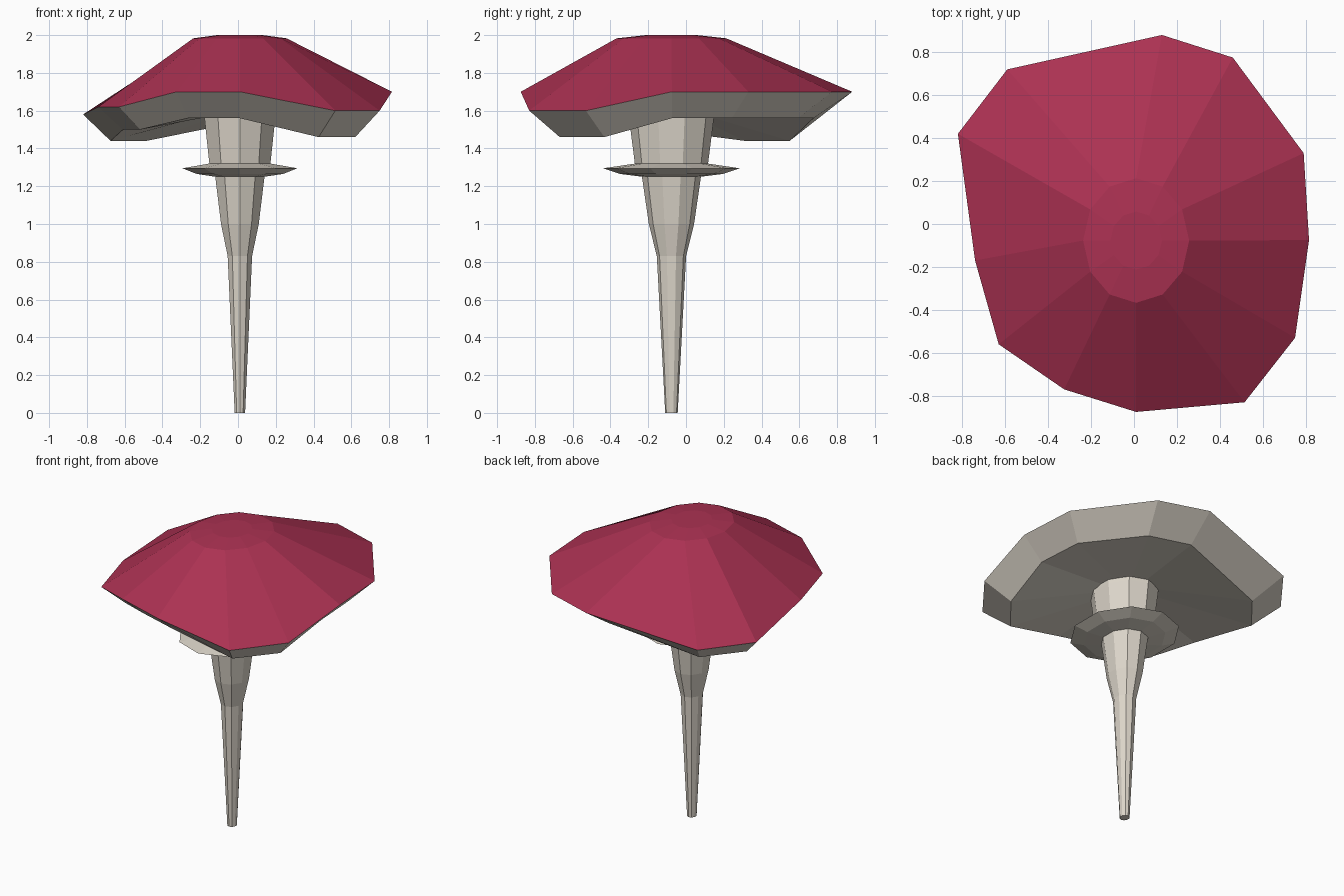
import bpy, bmesh, math

if "Cube" in bpy.data.objects:
    bpy.data.objects.remove(bpy.data.objects["Cube"])

CX, CY = 0.01, -0.077   # axis of the mushroom


def material(name, rgb):
    m = bpy.data.materials.new(name)
    m.diffuse_color = (*rgb, 1)
    m.use_nodes = True
    m.node_tree.nodes["Principled BSDF"].inputs["Base Color"].default_value = m.diffuse_color
    return m


red = material("cap red", (0.41, 0.031, 0.085))
cream = material("flesh cream", (0.72, 0.67, 0.59))


def ring(rx, ry, z, sides, start=0.0):
    return [(CX + rx * math.cos(start + math.tau * i / sides),
             CY + ry * math.sin(start + math.tau * i / sides), z) for i in range(sides)]


def loft(name, rings, mats, red_bands=0, cap_top=True, cap_bottom=True):
    """Skin a stack of rings, listed top to bottom; the first bands are red."""
    bm = bmesh.new()
    vs = [[bm.verts.new(p) for p in r] for r in rings]
    n = len(rings[0])
    for b, (up, lo) in enumerate(zip(vs, vs[1:])):
        for i in range(n):
            j = (i + 1) % n
            f = bm.faces.new((up[i], lo[i], lo[j], up[j]))
            f.material_index = 0 if b < red_bands or len(mats) == 1 else 1
    if cap_top:
        bm.faces.new(vs[0])
    if cap_bottom:
        f = bm.faces.new(vs[-1][::-1])
        f.material_index = len(mats) - 1
    bmesh.ops.recalc_face_normals(bm, faces=bm.faces)
    me = bpy.data.meshes.new(name)
    bm.to_mesh(me)
    bm.free()
    ob = bpy.data.objects.new(name, me)
    for m in mats:
        me.materials.append(m)
    bpy.context.collection.objects.link(ob)
    return ob


# Cap: irregular drooping rim (x, y, rim height, lip height), from +x counter-clockwise
rim = [(0.815, -0.075, 1.70, 1.56), (0.79, 0.33, 1.70, 1.56), (0.46, 0.775, 1.70, 1.56),
       (0.13, 0.88, 1.70, 1.56), (-0.59, 0.72, 1.58, 1.44), (-0.82, 0.42, 1.58, 1.44),
       (-0.74, -0.17, 1.62, 1.50), (-0.63, -0.56, 1.62, 1.50), (-0.325, -0.77, 1.70, 1.56),
       (0.01, -0.875, 1.70, 1.56), (0.515, -0.83, 1.60, 1.46), (0.75, -0.53, 1.60, 1.46)]
edge = [(x, y, z) for x, y, z, _ in rim]
lip = [(CX + (x - CX) * 0.825, CY + (y - CY) * 0.785, z) for x, y, _, z in rim]
loft("cap", [ring(0.12, 0.135, 2.0, 12), ring(0.247, 0.29, 1.983, 12),
             edge, lip, ring(0.15, 0.17, 1.585, 12)], [red, cream], red_bands=2)

# Stem: ten-sided taper with a corner at the front
FRONT = -math.pi / 2
stem = [(0.20, 1.60), (0.197, 1.56), (0.170, 1.32), (0.137, 1.25),
        (0.105, 1.0), (0.068, 0.83), (0.029, 0.0)]
loft("stem", [ring(r, r * 1.14, z, 10, FRONT) for r, z in stem], [cream])

# Collar: thin skirt around the stem
collar = [(0.17, 1.32), (0.32, 1.295), (0.24, 1.265), (0.135, 1.25)]
loft("collar", [ring(r, r * 1.13, z, 10, FRONT) for r, z in collar], [cream],
     cap_top=False, cap_bottom=False)
